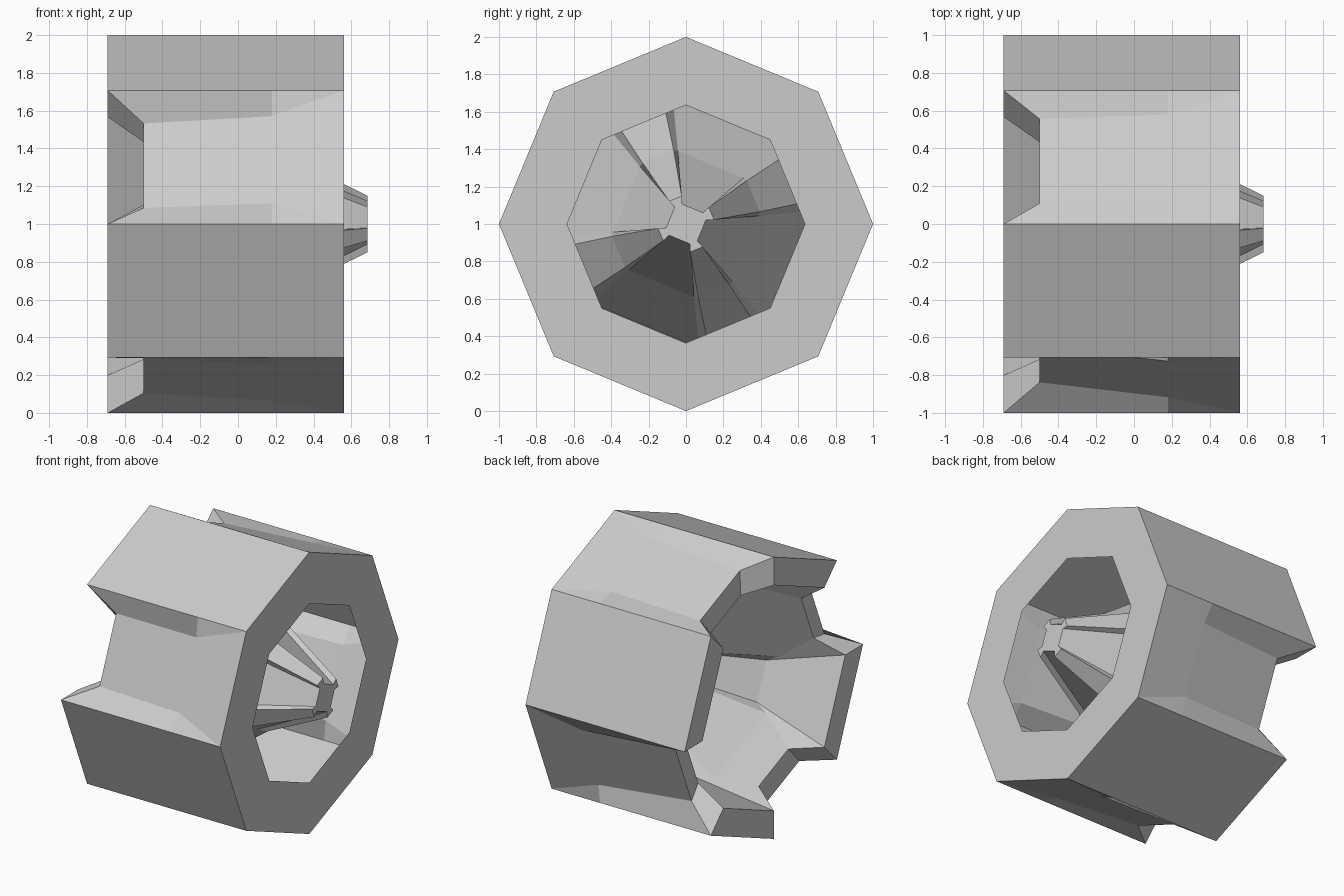
import bpy, bmesh
from math import sin, cos, radians

if "Cube" in bpy.data.objects:
    bpy.data.objects.remove(bpy.data.objects["Cube"])

# Each ring has 4 raised segments alternating with 4 recessed ones.
# Segment: (x, distance from axis, half width); recessed ones also have a depth
# for the side pair and for the top/bottom pair.
RINGS = [
    # raised                 recessed                depths
    ((0.56, 0.588, 0.243), (0.56, 0.588, 0.243), (0, 0)),          # front hole
    ((0.56, 0.924, 0.383), (0.56, 0.924, 0.383), (0, 0)),          # front edge
    ((0.18, 0.924, 0.383), (0.18, 0.924, 0.250), (0.035, 0.015)),  # tread ramp
    ((-0.69, 0.924, 0.383), (-0.50, 0.924, 0.242), (0.117, 0.055)),  # back edge
    ((-0.69, 0.740, 0.306), (-0.50, 0.720, 0.180), (0.02, 0.02)),  # back inner lip
    ((-0.17, 0.655, 0.140), (-0.27, 0.580, 0.315), (0, 0)),        # funnel flare
    ((0.19, 0.390, 0.090), (0.12, 0.345, 0.190), (0, 0)),          # funnel waist
    ((0.685, 0.147, 0.036), (0.685, 0.090, 0.060), (0, 0)),        # hub tip
]


def point(x, dist, side, angle):
    a = radians(angle)
    return (x, dist * cos(a) - side * sin(a), 1 + dist * sin(a) + side * cos(a))


def add_ring(bm, raised, recessed, depths):
    verts = []
    for k in range(4):
        x, d, s = raised
        for sign in (-1, 1):
            verts.append(bm.verts.new(point(x, d, sign * s, 112.5 + 90 * k)))
        x, d, s = recessed
        for sign in (-1, 1):
            verts.append(bm.verts.new(point(x, d - depths[k % 2], sign * s, 157.5 + 90 * k)))
    return verts


# One continuous skin: front plate, notched tread, back lip, spoked funnel, hub cap
bm = bmesh.new()
rings = [add_ring(bm, *r) for r in RINGS]
for r0, r1 in zip(rings, rings[1:]):
    for i in range(16):
        j = (i + 1) % 16
        bm.faces.new((r0[i], r0[j], r1[j], r1[i]))
bm.faces.new(rings[-1])
bmesh.ops.remove_doubles(bm, verts=bm.verts[:], dist=0.002)
bmesh.ops.dissolve_degenerate(bm, edges=bm.edges[:], dist=0.0005)
bmesh.ops.recalc_face_normals(bm, faces=bm.faces[:])

mesh = bpy.data.meshes.new("wheel")
bm.to_mesh(mesh)
bm.free()
wheel = bpy.data.objects.new("wheel", mesh)
bpy.context.collection.objects.link(wheel)
